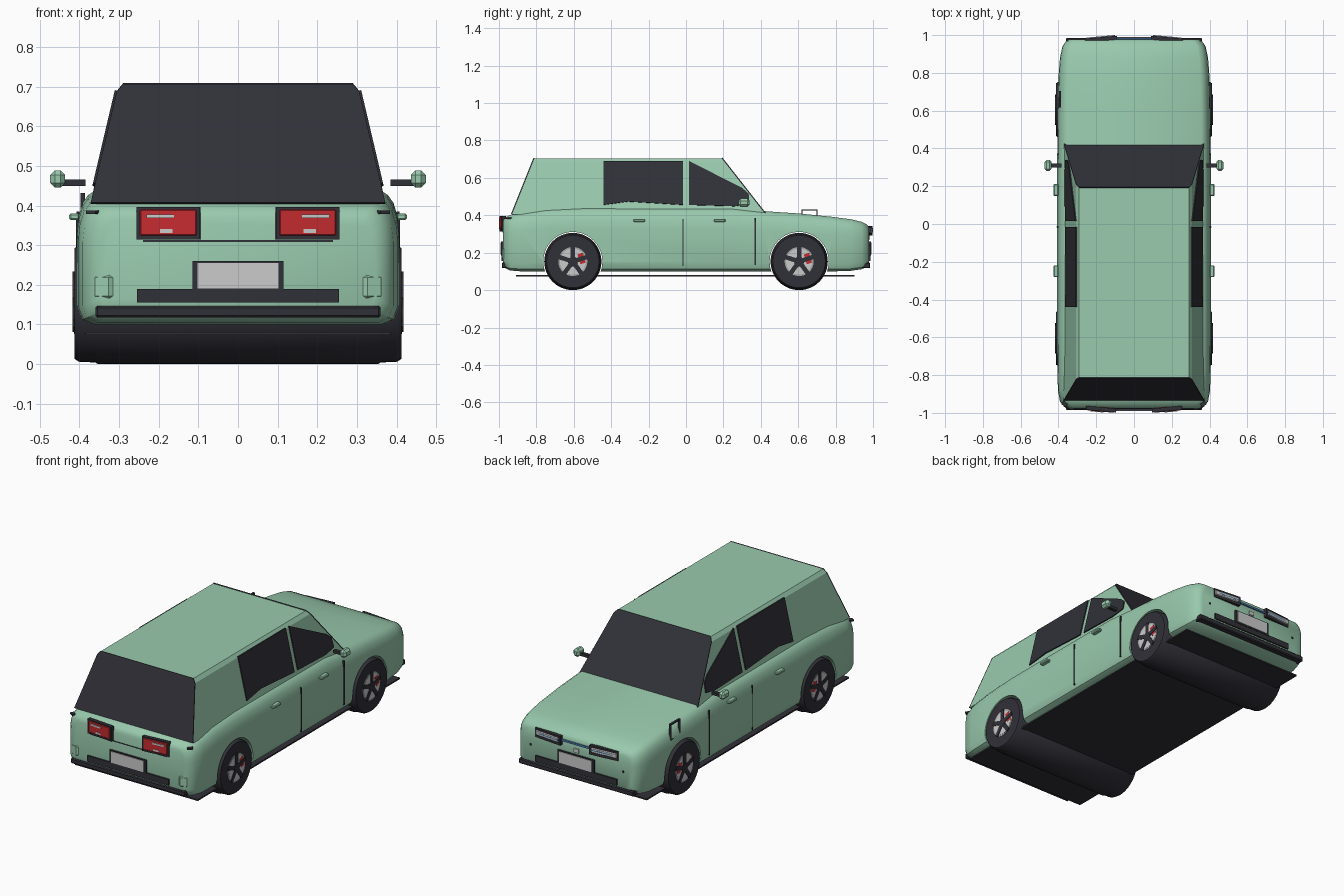
import bpy, bmesh, math
from mathutils import Vector, Matrix

if "Cube" in bpy.data.objects:
    bpy.data.objects.remove(bpy.data.objects["Cube"])


def mat(name, r, g, b):
    m = bpy.data.materials.new(name)
    m.diffuse_color = (r, g, b, 1)
    m.use_nodes = True
    m.node_tree.nodes["Principled BSDF"].inputs["Base Color"].default_value = m.diffuse_color
    return m


GREEN = mat("mint_green", 0.32, 0.59, 0.42)
DARK = mat("charcoal", 0.03, 0.03, 0.04)
RED = mat("lamp_red", 0.56, 0.025, 0.03)
LIGHT = mat("light_grey", 0.60, 0.60, 0.60)
GREY = mat("disc_grey", 0.38, 0.38, 0.38)
BLUE = mat("strip_blue", 0.08, 0.22, 0.45)


def finish(name, bm, m, smooth=False):
    bmesh.ops.recalc_face_normals(bm, faces=bm.faces)
    me = bpy.data.meshes.new(name)
    bm.to_mesh(me)
    bm.free()
    me.materials.append(m)
    ob = bpy.data.objects.new(name, me)
    bpy.context.collection.objects.link(ob)
    if smooth:
        shade(ob)
    return ob


def shade(ob):
    bpy.ops.object.select_all(action='DESELECT')
    ob.select_set(True)
    bpy.context.view_layer.objects.active = ob
    bpy.ops.object.shade_smooth_by_angle(angle=math.radians(35))


def box(name, c, size, m, bevel=0, rz=0, rx=0):
    bm = bmesh.new()
    bmesh.ops.create_cube(bm, size=1)
    bmesh.ops.scale(bm, vec=size, verts=bm.verts)
    if bevel:
        bmesh.ops.bevel(bm, geom=bm.edges[:], offset=bevel, segments=1, affect='EDGES')
    bmesh.ops.transform(bm, verts=bm.verts, matrix=Matrix.Translation(c)
                        @ Matrix.Rotation(rz, 4, 'Z') @ Matrix.Rotation(rx, 4, 'X'))
    return finish(name, bm, m)


def loft(name, rings, m, smooth=False):
    bm = bmesh.new()
    rows = [[bm.verts.new(p) for p in r] for r in rings]
    n = len(rows[0])
    for a, b in zip(rows, rows[1:]):
        for i in range(n):
            j = (i + 1) % n
            bm.faces.new((a[i], a[j], b[j], b[i]))
    bm.faces.new(rows[0])
    bm.faces.new(rows[-1])
    return finish(name, bm, m, smooth)


def lathe_x(name, profile, y, z, m, n=40):
    """Closed turned shape about the x axis; profile is (x, radius)."""
    return loft(name, [[(x, y + r * math.cos(2 * math.pi * i / n), z + r * math.sin(2 * math.pi * i / n))
                        for i in range(n)] for x, r in profile], m, True)


def plate(name, pts, m, out, t=0.006):
    """Thin flat panel, thickened along the direction out."""
    out = Vector(out).normalized() * t
    pts = [Vector(p) for p in pts]
    return loft(name, [[p - out * 0.5 for p in pts], [p + out for p in pts]], m)


# Lower body: lofted cross-sections along the length
SEC = [(.90, 0), (.97, .04), (1, .14), (1, .68), (.99, .80), (.965, .90), (.93, .96), (.88, 1)]
STATIONS = [(-.978, .345, .135, .37), (-.968, .37, .118, .388), (-.94, .392, .105, .402),
            (-.88, .403, .1, .416), (-.75, .406, .1, .432), (-.55, .407, .1, .44),
            (.25, .407, .1, .438), (.42, .406, .1, .422), (.6, .404, .1, .41),
            (.78, .4, .1, .392), (.88, .392, .103, .379), (.94, .379, .112, .365),
            (.968, .36, .125, .35), (.978, .34, .14, .335)]
rings = []
for y, w, zb, zt in STATIONS:
    half = [(fx * w, y, zb + fz * (zt - zb)) for fx, fz in SEC]
    rings.append(half + [(-x, yy, z) for x, yy, z in reversed(half)])
body = loft("body", rings, GREEN)

# Wheel arches cut from the body
WZ, WY = 0.153, 0.605
for y in (-WY, WY):
    cut = lathe_x("arch_cutter", [(-.6, .158), (.6, .158)], y, WZ, DARK)
    md = body.modifiers.new("arch", 'BOOLEAN')
    md.operation, md.solver, md.object = 'DIFFERENCE', 'EXACT', cut
    bpy.context.view_layer.objects.active = body
    bpy.ops.object.modifier_apply(modifier=md.name)
    bpy.data.objects.remove(cut)
shade(body)

# Cabin
Z0, Z1, Z2 = .405, .685, .705


def cab_x(z):
    return .372 - (z - Z0) * .235 if z <= Z1 else .29


def rear_y(z):
    return -.93 + (z - Z0) * .12 / .30


def front_y(z):
    return .425 - (z - Z0) * .235 / .30


loft("cabin", [[(cab_x(z), rear_y(z), z), (cab_x(z), front_y(z), z), (-cab_x(z), front_y(z), z),
                (-cab_x(z), rear_y(z), z)] for z in (Z0, Z1, Z2)], GREEN)
for name, fy, out in (("rear_window", rear_y, (0, -.3, .12)), ("windscreen", front_y, (0, .3, .235))):
    side = [(cab_x(z), fy(z), z) for z in (Z0, Z1, Z2)]
    plate(name, side + [(-x, y, z) for x, y, z in reversed(side)], DARK, out)

# Side windows, door seams, handles, mirrors
FRONT_WIN = [(.015, .69), (.015, .455), (.26, .448), (.34, .46), (.335, .515), (.30, .545)]
REAR_WIN = [(-.44, .69), (-.44, .455), (-.31, .473), (-.015, .455), (-.015, .69)]
for s in (1, -1):
    for name, pts in (("front_side_window", FRONT_WIN), ("rear_side_window", REAR_WIN)):
        plate(name, [(s * (.372 - (z - Z0) * .235), y, z) for y, z in pts], DARK, (s, 0, .235))
    box("door_seam", (s * .405, -.015, .255), (.008, .005, .25), DARK)
    box("front_door_seam", (s * .404, .37, .26), (.008, .008, .25), DARK)
    for y in (-.25, .18):
        box("door_handle", (s * .413, y, .372), (.026, .062, .016), GREEN, .004)
    box("mirror_arm", (s * .415, .31, .458), (.06, .02, .016), DARK)
    box("mirror", (s * .455, .31, .467), (.038, .06, .044), GREEN, .012)

# Wheels: full-width dark rollers with brake disc, caliper and spokes at each end
half = [(0, .153), (.353, .153), (.36, .149), (.402, .147), (.412, .14)]
for y, name in ((-WY, "rear"), (WY, "front")):
    lathe_x(name + "_wheels", [(-x, r) for x, r in reversed(half[1:])] + half, y, WZ, DARK, 48)
    for s in (1, -1):
        lathe_x(name + "_brake_disc", [(s * .41, .07), (s * .4145, .07)], y, WZ, LIGHT, 30)
        lathe_x(name + "_rim_ring", [(s * .41, .078), (s * .4135, .078)], y, WZ, GREY, 30)
        lathe_x(name + "_hub", [(s * .41, .027), (s * .418, .025)], y, WZ, DARK, 20)
        box(name + "_caliper", (s * .413, y + .047, WZ + .016), (.006, .03, .055), RED, 0, 0, .3)
        for i in range(5):
            a = math.pi / 2 + i * math.tau / 5
            box(name + "_spoke", (s * .414, y + .045 * math.cos(a), WZ + .045 * math.sin(a)),
                (.007, .07, .024), DARK, 0, 0, a)

# Underside panel
box("underside_panel", (0, -.005, .077), (.77, 1.81, .008), DARK)

# Bumpers and number plates at both ends
for e, name in ((-1, "rear"), (1, "front")):
    box(name + "_bumper", (0, e * .955, .132), (.72, .06, .03), DARK, .005)
    box(name + "_lower_trim", (0, e * .976, .172), (.51, .02, .034), DARK)
    box(name + "_plate_frame", (0, e * .979, .222), (.23, .018, .076), DARK)
    box(name + "_plate", (0, e * .982, .223), (.205, .018, .064), LIGHT)

# Tail lamps, corner bulges and tailgate seam
box("tailgate_seam", (0, -.977, .311), (.48, .006, .005), DARK)
for s in (1, -1):
    r = s * .09
    box("tail_lamp_frame", (s * .175, -.98, .355), (.16, .02, .082), DARK, 0, r)
    box("tail_lamp", (s * .175, -.981, .357), (.145, .024, .068), RED, .004, r)
    box("tail_lamp_stripe", (s * .195, -.981, .373), (.07, .028, .009), LIGHT, 0, r)
    box("tail_lamp_reverse", (s * .18, -.981, .336), (.032, .028, .011), LIGHT, 0, r)
    box("rear_corner_bulge", (s * .335, -.95, .195), (.08, .06, .09), GREEN, .022, s * .3)
    box("rear_corner_vent", (s * .362, -.945, .383), (.028, .04, .008), DARK, 0, s * .5)

# Headlamps, blue strip and nose badge plate
box("nose_strip", (0, .98, .32), (.2, .012, .01), BLUE)
box("nose_tab", (0, .978, .282), (.03, .012, .022), LIGHT)
for s in (1, -1):
    r = -s * .09
    box("headlamp_frame", (s * .175, .979, .318), (.17, .02, .052), DARK, 0, r)
    box("headlamp", (s * .178, .981, .32), (.152, .024, .028), LIGHT, .004, r)
    box("headlamp_strip", (s * .165, .981, .32), (.13, .027, .006), BLUE, 0, r)
    box("nose_sensor", (s * .29, .976, .24), (.012, .008, .012), DARK)

# Square port frame on the left front wing
for dy in (-.04, .04):
    box("port_frame_side", (-.392, .66 + dy, .385), (.012, .007, .09), DARK)
for dz in (-.043, .043):
    box("port_frame_rail", (-.392, .66, .385 + dz), (.012, .087, .007), DARK)
